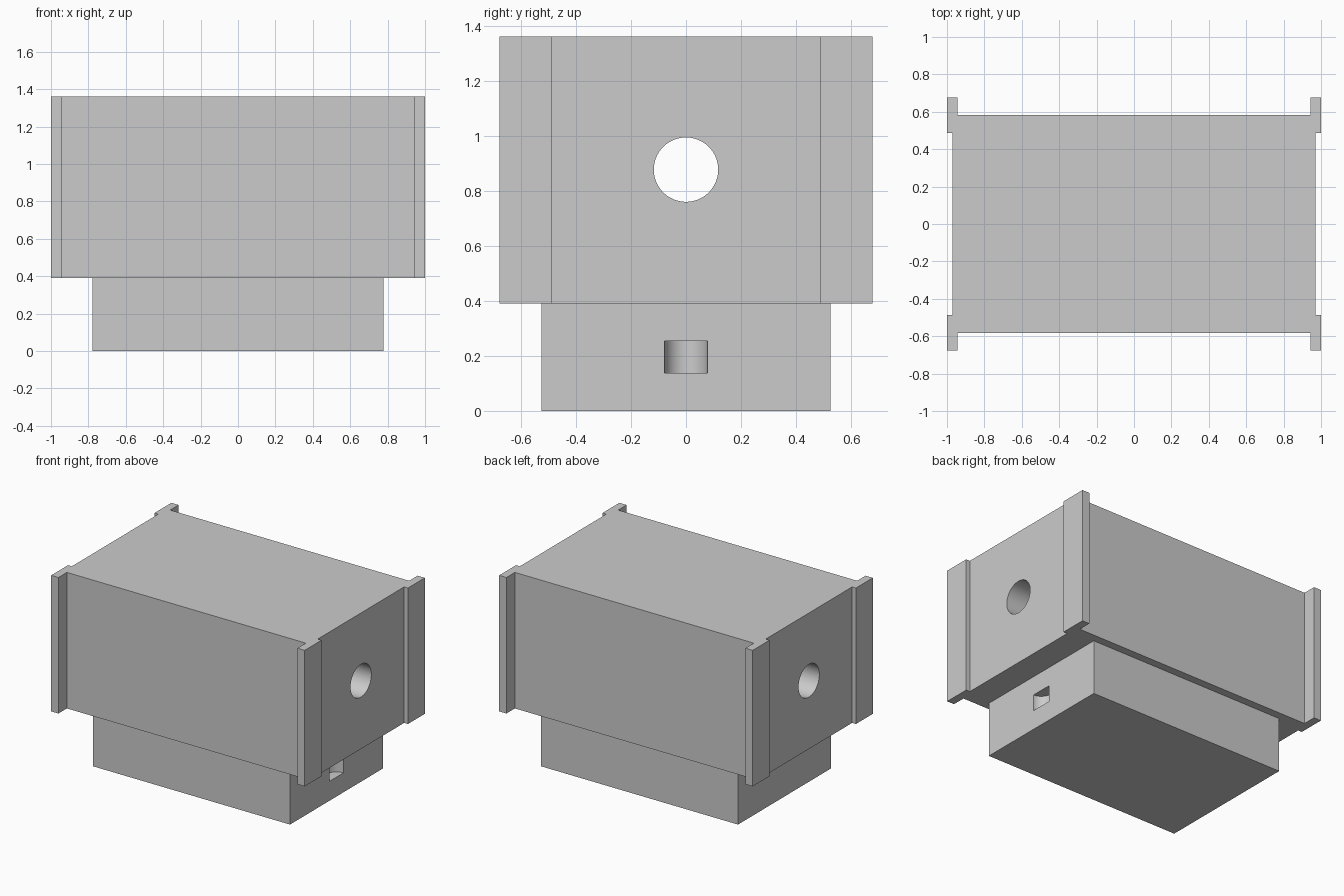
import bpy, bmesh, math

cube = bpy.data.objects.get("Cube")
if cube:
    bpy.data.objects.remove(cube, do_unlink=True)

grey = bpy.data.materials.new("plain grey")
grey.use_nodes = True
colour = (0.6, 0.6, 0.6, 1)
grey.diffuse_color = colour
grey.node_tree.nodes["Principled BSDF"].inputs["Base Color"].default_value = colour


def extrude_outline(name, outline, bottom, top):
    """Solid prism from an outline in plan."""
    bm = bmesh.new()
    face = bm.faces.new([bm.verts.new((x, y, bottom)) for x, y in outline])
    side = bmesh.ops.extrude_face_region(bm, geom=[face])["geom"]
    moved = [v for v in side if isinstance(v, bmesh.types.BMVert)]
    bmesh.ops.translate(bm, verts=moved, vec=(0, 0, top - bottom))
    bmesh.ops.recalc_face_normals(bm, faces=bm.faces)
    mesh = bpy.data.meshes.new(name)
    bm.to_mesh(mesh)
    bm.free()
    obj = bpy.data.objects.new(name, mesh)
    bpy.context.collection.objects.link(obj)
    mesh.materials.append(grey)
    return obj


def cut_cylinder(target, name, radius, depth, location, rotation=(0, 0, 0)):
    """Cut a round hole, then smooth its wall."""
    bpy.ops.mesh.primitive_cylinder_add(vertices=64, radius=radius, depth=depth,
                                        location=location, rotation=rotation)
    cutter = bpy.context.object
    cutter.name = name
    cutter.hide_render = True
    cutter.data.materials.append(grey)
    mod = target.modifiers.new(name, "BOOLEAN")
    mod.operation = "DIFFERENCE"
    mod.solver = "EXACT"
    mod.object = cutter
    bpy.ops.object.select_all(action="DESELECT")
    target.select_set(True)
    bpy.context.view_layer.objects.active = target
    bpy.ops.object.modifier_apply(modifier=mod.name)
    bpy.data.objects.remove(cutter, do_unlink=True)
    bpy.ops.object.shade_smooth_by_angle(angle=math.radians(30))


# Upper block: one quarter of the plan, mirrored round to include corner flanges
quarter = [(0.97, 0.487), (1, 0.487), (1, 0.677), (0.943, 0.677), (0.943, 0.582)]
outline = []
for sx, sy in ((1, 1), (-1, 1), (-1, -1), (1, -1)):
    corner = [(x * sx, y * sy) for x, y in quarter]
    outline += corner if sx * sy > 0 else corner[::-1]
block = extrude_outline("upper_block", outline, 0.39, 1.36)

# Round tunnel along the length of the block
cut_cylinder(block, "tunnel_cutter", 0.117, 3, (0, 0, 0.877), (0, math.pi / 2, 0))

# Base with a half-round pocket in one end
bx, by = 0.778, 0.525
base = extrude_outline("base", [(bx, by), (-bx, by), (-bx, -by), (bx, -by)], 0, 0.39)
cut_cylinder(base, "pocket_cutter", 0.078, 0.116, (bx, 0, 0.197))
